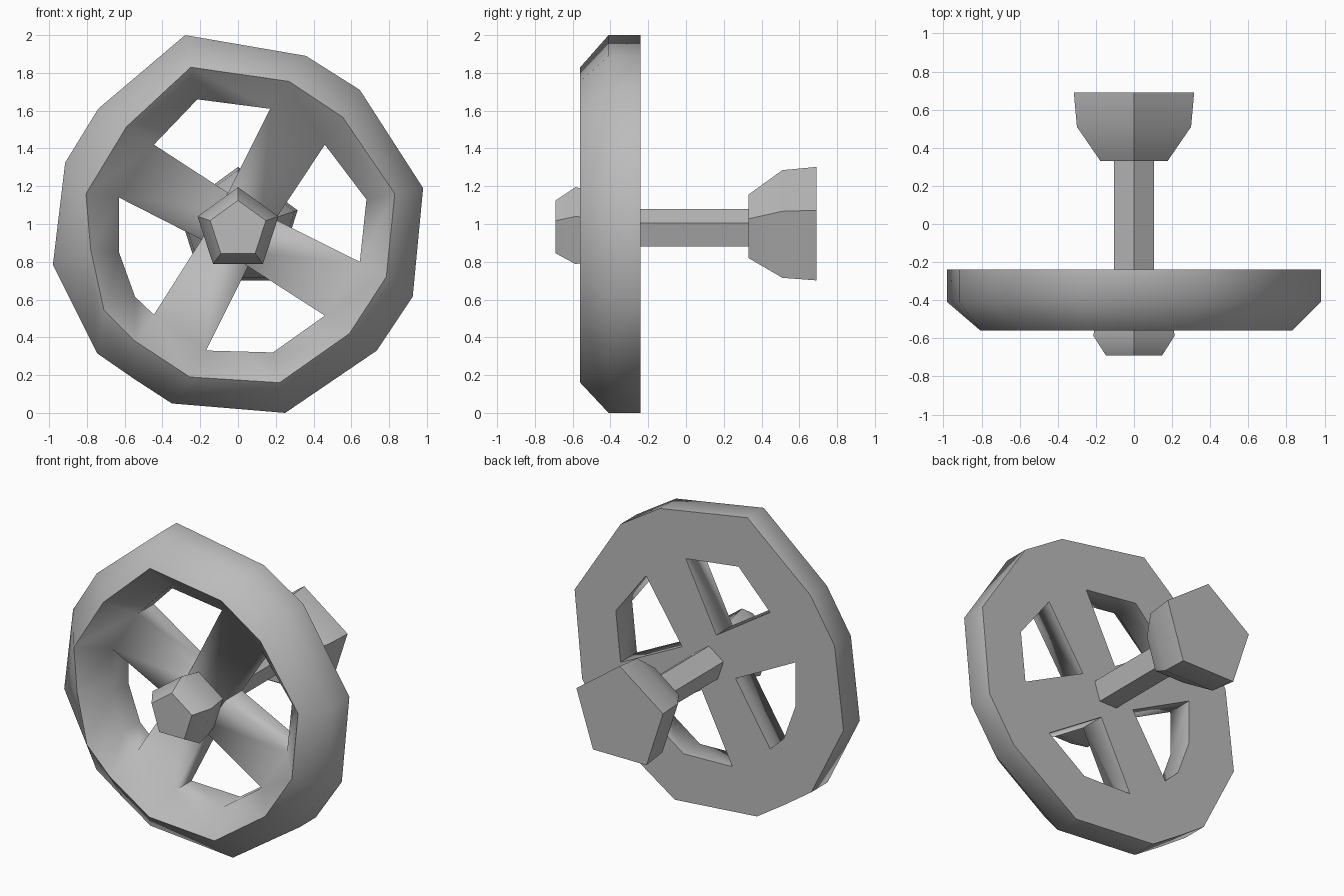
import bpy, bmesh, math
from mathutils import Vector

cube = bpy.data.objects.get("Cube")
if cube:
    bpy.data.objects.remove(cube)

grey = bpy.data.materials.new("plain_grey")
grey.use_nodes = True
grey.diffuse_color = (0.5, 0.5, 0.5, 1)
grey.node_tree.nodes["Principled BSDF"].inputs["Base Color"].default_value = (0.5, 0.5, 0.5, 1)

CENTRE = Vector((0, 0, 0.97))
BACK, SHOULDER, LIP = -0.24, -0.41, -0.56


def finish(bm, name, angle):
    bmesh.ops.recalc_face_normals(bm, faces=bm.faces)
    mesh = bpy.data.meshes.new(name)
    bm.to_mesh(mesh)
    bm.free()
    mesh.materials.append(grey)
    obj = bpy.data.objects.new(name, mesh)
    bpy.context.collection.objects.link(obj)
    bpy.ops.object.select_all(action='DESELECT')
    obj.select_set(True)
    bpy.context.view_layer.objects.active = obj
    bpy.ops.object.shade_smooth_by_angle(angle=math.radians(angle), keep_sharp_edges=True)


def five_sided(name, profile):
    """Capped pentagonal solid along y; profile is (y, radius) pairs."""
    bm = bmesh.new()
    rings = []
    for y, r in profile:
        angles = [math.tau * i / 5 for i in range(5)]
        rings.append([bm.verts.new(CENTRE + Vector((r * math.sin(a), y, r * math.cos(a))))
                      for a in angles])
    for a, b in zip(rings, rings[1:]):
        for i in range(5):
            j = (i + 1) % 5
            bm.faces.new((a[i], a[j], b[j], b[i]))
    bm.faces.new(rings[0])
    bm.faces.new(rings[-1])
    finish(bm, name, 50)


# Wheel outlines as (x, z), clockwise from the top left
outer = [(-.28, 2), (.36, 1.89), (.645, 1.71), (.98, 1.19), (.925, .615), (.735, .33), (.25, 0),
         (-.35, .05), (-.55, .18), (-.745, .315), (-.98, .785), (-.915, 1.325), (-.74, 1.61)]
lip = [(-.25, 1.83), (.27, 1.755), (.555, 1.565), (.83, 1.16), (.785, .72), (.59, .42), (.22, .16),
       (-.255, .19), (-.545, .38), (-.71, .545), (-.78, .865), (-.805, 1.16), (-.59, 1.515)]
opening = [(-.215, 1.66), (.17, 1.61), (.46, 1.42), (.68, 1.13), (.645, .8), (.46, .515), (.185, .32),
           (-.17, .33), (-.445, .52), (-.545, .615), (-.63, .85), (-.63, 1.14), (-.445, 1.42)]

# Wheel rim: raised front lip, sloping inner wall, then straight-sided windows
bm = bmesh.new()
loops = [[bm.verts.new((x, y, z)) for x, z in pts]
         for pts, y in ((outer, BACK), (outer, SHOULDER), (lip, LIP),
                        (opening, SHOULDER), (opening, BACK))]
count = len(outer)
spoke_starts = (1, 4, 7, 11)
for k in range(5):
    a, b = loops[k], loops[(k + 1) % 5]
    for i in range(count):
        j = (i + 1) % count
        if k == 3 and i in spoke_starts:
            continue
        bm.faces.new((a[i], a[j], b[j], b[i]))

# Four straight-sided spokes, recessed behind the lip
for i in spoke_starts:
    j = i + 1
    root = [loops[3][i], loops[3][j], loops[4][j], loops[4][i]]
    out = (loops[4][i].co + loops[4][j].co) / 2 - CENTRE
    out.y = 0
    side = Vector((out.z, 0, -out.x)).normalized()
    hub_end = [bm.verts.new(CENTRE + side * s + Vector((0, y, 0)))
               for s, y in ((-.135, SHOULDER), (.135, SHOULDER), (.135, BACK), (-.135, BACK))]
    for n in range(4):
        m = (n + 1) % 4
        bm.faces.new((root[n], root[m], hub_end[m], hub_end[n]))

# Only the flat back and the front lip keep hard edges
for edge in bm.edges:
    ys = [v.co.y for v in edge.verts]
    if min(ys) > BACK - 0.01 or max(ys) < LIP + 0.01:
        edge.smooth = False
finish(bm, "spoked_wheel", 100)

# Hub nut, axle and flared foot share the five-sided section
five_sided("hub_nut", [(-.69, .155), (-.585, .225), (-.38, .18)])
five_sided("axle", [(-.3, .11), (.35, .11)])
five_sided("flared_foot", [(.33, .185), (.51, .315), (.69, .332)])
